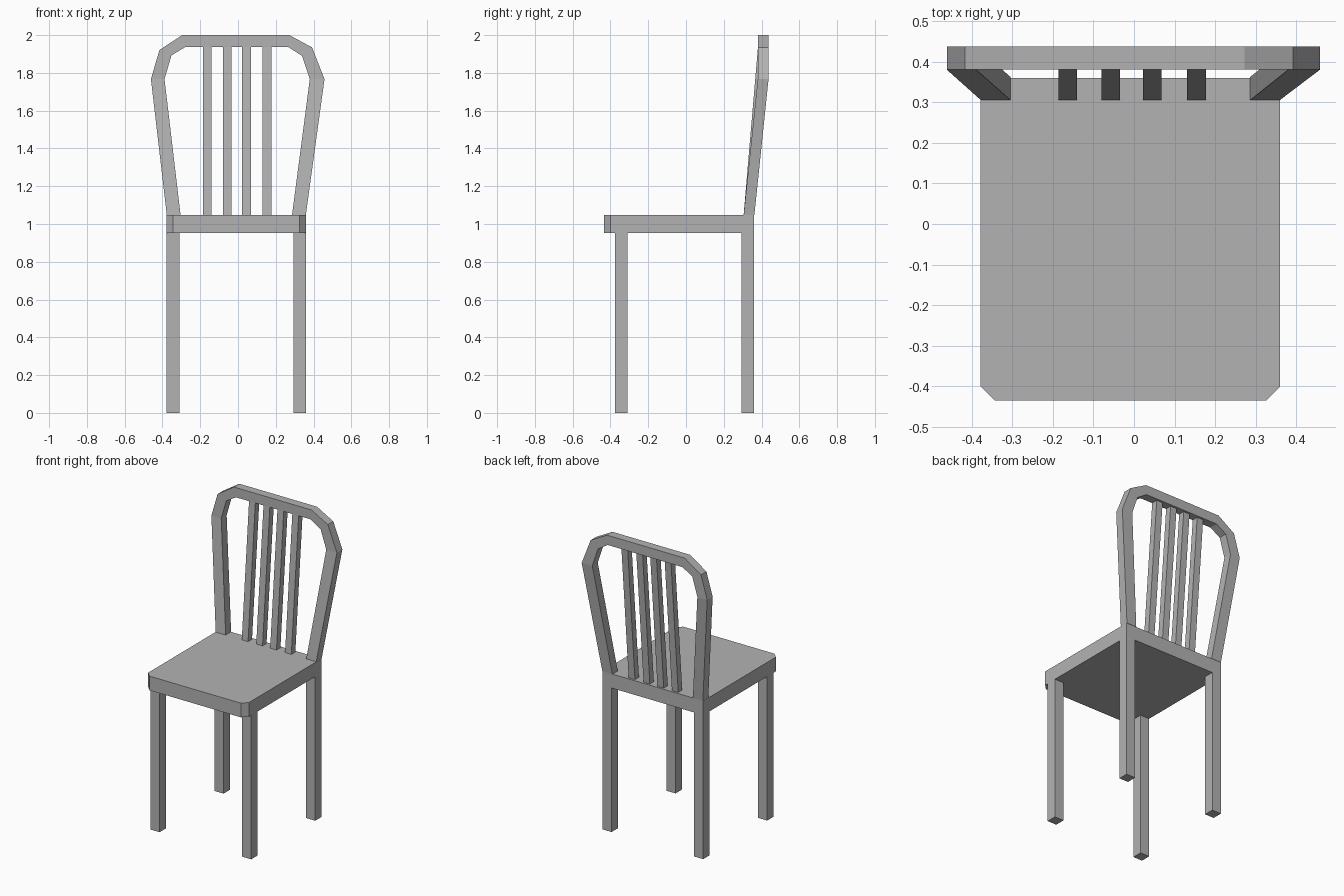
import bpy
import bmesh

cube = bpy.data.objects.get("Cube")
if cube:
    bpy.data.objects.remove(cube, do_unlink=True)

# Single grey paint
grey = bpy.data.materials.new("grey_metal")
grey.use_nodes = True
colour = (0.45, 0.45, 0.45, 1)
grey.diffuse_color = colour
grey.node_tree.nodes["Principled BSDF"].inputs["Base Color"].default_value = colour

LEFT, RIGHT, FRONT, BACK = 0.36, -0.378, -0.435, 0.36
UNDER, TOP = 0.953, 1.047
LEG = 0.067


def loft(name, rings, closed_ends=True):
    """Skin a chain of equal-length point rings."""
    bm = bmesh.new()
    loops = [[bm.verts.new(p) for p in ring] for ring in rings]
    n = len(loops[0])
    for a, b in zip(loops, loops[1:]):
        for i in range(n):
            j = (i + 1) % n
            bm.faces.new((a[i], a[j], b[j], b[i]))
    if closed_ends:
        bm.faces.new(loops[0])
        bm.faces.new(loops[-1])
    bmesh.ops.recalc_face_normals(bm, faces=bm.faces)
    mesh = bpy.data.meshes.new(name)
    bm.to_mesh(mesh)
    bm.free()
    mesh.materials.append(grey)
    obj = bpy.data.objects.new(name, mesh)
    bpy.context.collection.objects.link(obj)
    return obj


def rect(x0, x1, y0, y1, z):
    return [(x0, y0, z), (x1, y0, z), (x1, y1, z), (x0, y1, z)]


# Seat slab with clipped front corners
c = 0.035
outline = [(RIGHT, BACK), (RIGHT, FRONT + c), (RIGHT + c, FRONT),
           (LEFT - c, FRONT), (LEFT, FRONT + c), (LEFT, BACK)]
loft("seat", [[(x, y, z) for x, y in outline] for z in (UNDER, TOP)])

# Four square legs
for side, x in (("left", LEFT - LEG), ("right", RIGHT)):
    for end, y in (("front", -0.376), ("back", BACK - LEG)):
        loft(f"{end}_{side}_leg",
             [rect(x, x + LEG, y, y + LEG, z) for z in (0, UNDER)])

# Bent back frame: outer and inner outline, leaning back then upright
outer = [(-0.377, TOP), (-0.461, 1.767), (-0.416, 1.921), (-0.296, 2),
         (0.272, 2), (0.392, 1.935), (0.458, 1.767), (0.359, TOP)]
inner = [(-0.304, TOP), (-0.389, 1.767), (-0.352, 1.893), (-0.28, 1.936),
         (0.267, 1.936), (0.339, 1.89), (0.38, 1.767), (0.286, TOP)]


def lean(z):
    return 0.305 + 0.075 * min((z - TOP) / 0.72, 1)


rings = []
for (ox, oz), (ix, iz) in zip(outer, inner):
    fo, fi = lean(oz), lean(iz)
    rings.append([(ox, fo, oz), (ix, fi, iz),
                  (ix, fi + 0.057, iz), (ox, fo + 0.057, oz)])
loft("back_frame", rings)

# Four leaning slats
for i, x in enumerate((-0.163, -0.057, 0.045, 0.154)):
    loft(f"back_slat_{i + 1}",
         [rect(x - 0.023, x + 0.023, y, y + 0.042, z)
          for y, z in ((0.305, TOP), (0.381, 1.937))])
